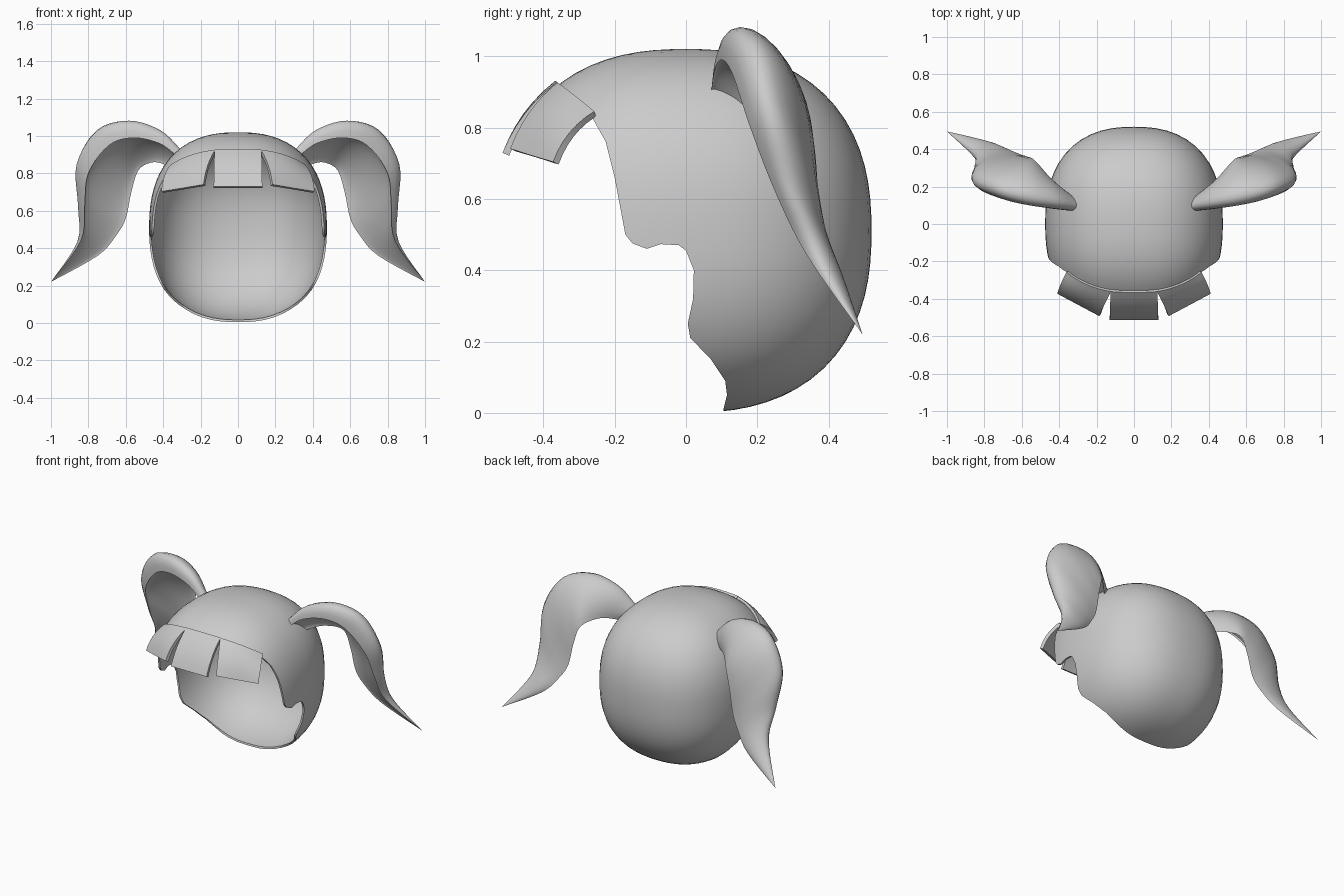
import bpy, bmesh, math
from mathutils import Vector as V

if "Cube" in bpy.data.objects:
    bpy.data.objects.remove(bpy.data.objects["Cube"])


def make(name, verts, faces):
    me = bpy.data.meshes.new(name)
    me.from_pydata([tuple(v) for v in verts], [], faces)
    bm = bmesh.new()
    bm.from_mesh(me)
    bmesh.ops.remove_doubles(bm, verts=bm.verts, dist=1e-5)
    bmesh.ops.recalc_face_normals(bm, faces=bm.faces)
    bm.to_mesh(me)
    bm.free()
    ob = bpy.data.objects.new(name, me)
    bpy.context.collection.objects.link(ob)
    return ob


def finish(ob, angle=40):
    # apply modifiers, then smooth shade
    bpy.ops.object.select_all(action='DESELECT')
    ob.select_set(True)
    bpy.context.view_layer.objects.active = ob
    bpy.ops.object.convert(target='MESH')
    bpy.ops.object.shade_smooth_by_angle(angle=math.radians(angle))


# Hair cap: squarish ellipsoid shell
P, A, C0 = 2.4, V((0.475, 0.52, 0.51)), V((0, 0, 0.51))
bm = bmesh.new()
bmesh.ops.create_uvsphere(bm, u_segments=56, v_segments=36, radius=1)
for v in bm.verts:
    d = v.co.normalized()
    r = sum(abs(d[i] / A[i]) ** P for i in range(3)) ** (-1 / P)
    v.co = C0 + d * r
me = bpy.data.meshes.new("hair_cap")
bm.to_mesh(me)
bm.free()
cap = bpy.data.objects.new("hair_cap", me)
bpy.context.collection.objects.link(cap)
sol = cap.modifiers.new("shell", 'SOLIDIFY')
sol.thickness, sol.offset = 0.012, -1

# Face opening: side profile (y, z) cut straight through
prof = [(-0.8, 1.17), (-0.66, 1.17), (-0.37, 0.925), (-0.27, 0.84), (-0.225, 0.76),
        (-0.20, 0.66), (-0.17, 0.50), (-0.15, 0.475), (-0.11, 0.46),
        (-0.07, 0.473), (-0.02, 0.47), (0.0, 0.455), (0.022, 0.40),
        (0.02, 0.32), (0.005, 0.25), (0.012, 0.21), (0.07, 0.15),
        (0.11, 0.09), (0.115, 0.05), (0.105, 0.01), (0.10, -0.2), (-0.8, -0.2)]
n = len(prof)
cutter = make("face_cutter", [(x, y, z) for x in (-0.8, 0.8) for y, z in prof],
              [list(range(n)), list(range(n, 2 * n))] +
              [(i, (i + 1) % n, n + (i + 1) % n, n + i) for i in range(n)])
cutter.hide_render = True
bo = cap.modifiers.new("face_opening", 'BOOLEAN')
bo.operation, bo.object, bo.solver = 'DIFFERENCE', cutter, 'EXACT'
finish(cap)
bpy.data.objects.remove(cutter)


# Fringe pieces: bulged patches between a top and a bottom edge
def fringe(name, t0, t1, b0, b1, bow):
    t0, t1, b0, b1 = map(V, (t0, t1, b0, b1))
    nu, nv = 8, 6
    out = (t1 - t0).cross(b0 - t0).normalized()
    if out.y > 0:
        out = -out
    vs = []
    for j in range(nv + 1):
        for i in range(nu + 1):
            u, w = i / nu, j / nv
            p = t0.lerp(t1, u).lerp(b0.lerp(b1, u), w)
            vs.append(p + out * (0.07 * w * (1 - w) + bow * 4 * u * (1 - u) * (1 - w)))
    m = nu + 1
    ob = make(name, vs, [(j * m + i, j * m + i + 1, j * m + m + i + 1, j * m + m + i)
                         for j in range(nv) for i in range(nu)])
    s = ob.modifiers.new("thickness", 'SOLIDIFY')
    s.thickness, s.offset = 0.02, 0
    finish(ob)


fringe("fringe_middle", (-0.125, -0.355, 0.92), (0.125, -0.355, 0.92),
       (-0.13, -0.505, 0.725), (0.13, -0.505, 0.725), 0.006)
for s, side in ((1, "right"), (-1, "left")):
    fringe("fringe_" + side, (s * 0.12, -0.355, 0.918), (s * 0.355, -0.255, 0.838),
           (s * 0.18, -0.485, 0.737), (s * 0.405, -0.365, 0.70), 0.022)

# Pigtails: crescent sections given as front rim, crown, back rim
stations = [
    ((0.33, 0.07, 0.895), (0.31, 0.12, 0.92), (0.37, 0.17, 0.84)),
    ((0.42, 0.08, 0.96), (0.42, 0.16, 1.02), (0.45, 0.25, 0.86)),
    ((0.56, 0.10, 0.99), (0.58, 0.21, 1.06), (0.53, 0.34, 0.82)),
    ((0.69, 0.13, 0.95), (0.74, 0.26, 0.99), (0.57, 0.36, 0.70)),
    ((0.80, 0.18, 0.80), (0.83, 0.30, 0.80), (0.60, 0.37, 0.56)),
    ((0.82, 0.25, 0.62), (0.82, 0.35, 0.58), (0.65, 0.39, 0.47)),
    ((0.84, 0.34, 0.44), (0.84, 0.42, 0.41), (0.75, 0.43, 0.36)),
    ((1.0, 0.495, 0.22),) * 3]
stations = [[V(p) for p in s] for s in stations]


def catmull(k, i, t):
    p = [stations[min(max(j, 0), len(stations) - 1)][k] for j in range(i - 1, i + 3)]
    return 0.5 * (2 * p[1] + (p[2] - p[0]) * t +
                  (2 * p[0] - 5 * p[1] + 4 * p[2] - p[3]) * t * t +
                  (3 * p[1] - p[0] - 3 * p[2] + p[3]) * t ** 3)


def pigtail(name, s):
    h, rings, vs = 12, 0, []
    for i in range(len(stations) - 1):
        for q in range(5 + (i == len(stations) - 2)):
            f, c, b = (catmull(k, i, q / 5) for k in range(3))
            mid = (f + b) / 2
            for a in range(2 * h):
                t = math.pi * a / h
                bulge = math.sin(t) if a <= h else -0.3 * math.sin(t)
                p = mid + (f - b) / 2 * math.cos(t) + (c - mid) * bulge
                vs.append((p.x * s, p.y, p.z))
            rings += 1
    m = 2 * h
    fs = [(r * m + a, r * m + (a + 1) % m, r * m + m + (a + 1) % m, r * m + m + a)
          for r in range(rings - 1) for a in range(m)]
    finish(make(name, vs, fs + [list(range(m))]), 60)


pigtail("pigtail_right", 1)
pigtail("pigtail_left", -1)
